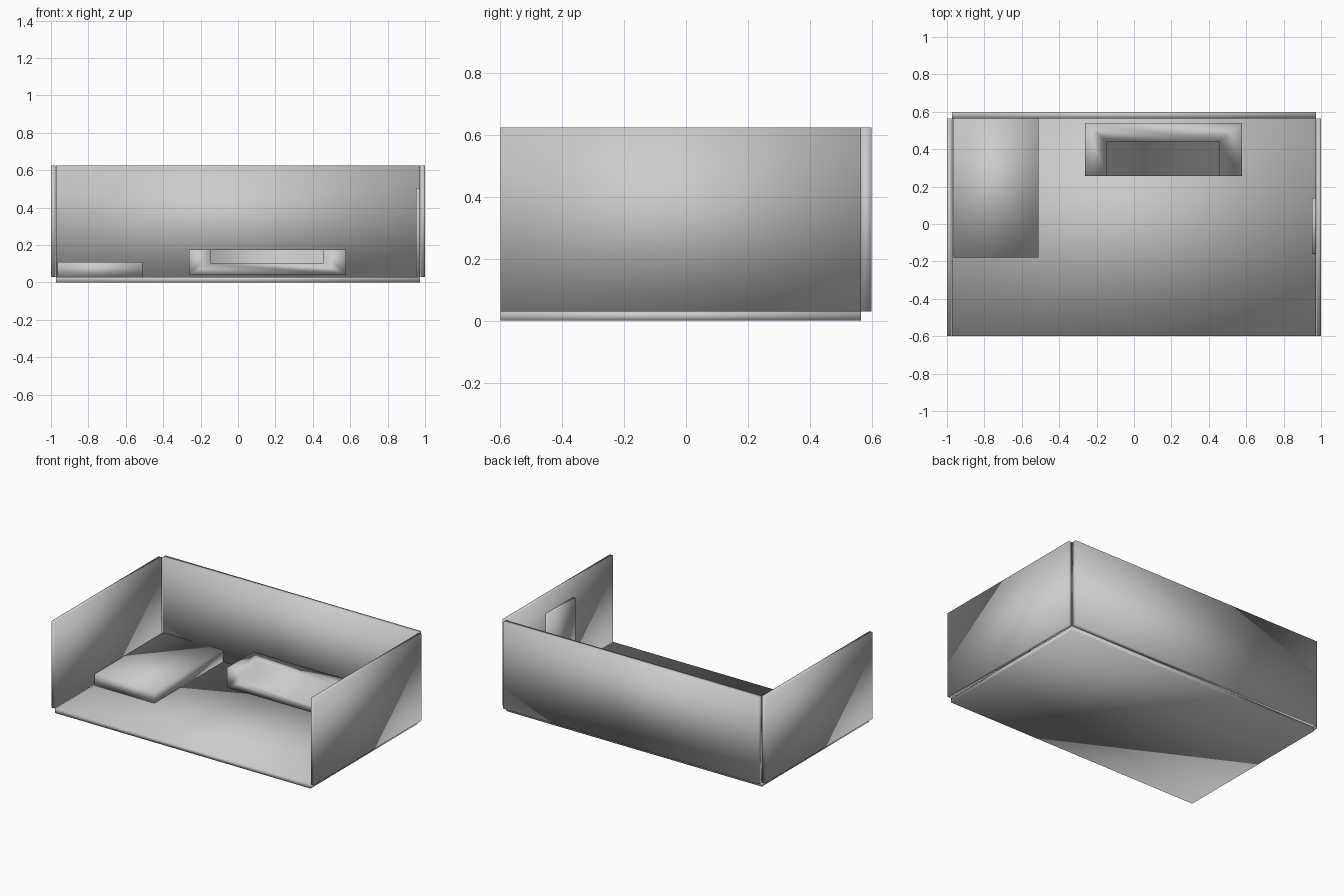
import bpy
import bmesh
from mathutils import Vector

default = bpy.data.objects.get("Cube")
if default:
    bpy.data.objects.remove(default, do_unlink=True)

grey = bpy.data.materials.new("plain grey")
grey.use_nodes = True
COLOUR = (0.6, 0.6, 0.6, 1)
grey.diffuse_color = COLOUR
grey.node_tree.nodes["Principled BSDF"].inputs["Base Color"].default_value = COLOUR


def box(name, low, high):
    """Softly shaded box between two opposite corners."""
    low, high = Vector(low), Vector(high)
    bm = bmesh.new()
    bmesh.ops.create_cube(bm, size=1)
    bmesh.ops.scale(bm, vec=high - low, verts=bm.verts)
    bmesh.ops.translate(bm, vec=(low + high) / 2, verts=bm.verts)
    for face in bm.faces:
        face.smooth = True
    mesh = bpy.data.meshes.new(name)
    bm.to_mesh(mesh)
    bm.free()
    mesh.materials.append(grey)
    obj = bpy.data.objects.new(name, mesh)
    bpy.context.collection.objects.link(obj)
    return obj


FRONT, WALL_Y, BACK = -0.6, 0.565, 0.6
INNER, OUTER = 0.975, 1.0
FLOOR, TOP = 0.03, 0.625

# Room shell: floor, back wall and two side walls
box("floor", (-0.972, FRONT, 0), (0.972, WALL_Y, FLOOR))
box("back_wall", (-0.972, WALL_Y, FLOOR), (0.972, BACK, TOP))
box("left_wall", (INNER, FRONT, FLOOR), (OUTER, WALL_Y, TOP))
box("right_wall", (-OUTER, FRONT, FLOOR), (-INNER, WALL_Y, TOP))

# Bed in the back corner, door on the left wall
box("bed", (-0.965, -0.18, FLOOR), (-0.51, WALL_Y, 0.11))
box("door", (0.953, -0.16, FLOOR), (0.972, 0.14, 0.505))

# Sofa: a block with the seat recess cut out of its front and top
sofa = box("sofa", (-0.262, 0.257, 0.04), (0.578, 0.54, 0.175))
cutter = box("seat_cutter", (-0.145, 0.1, 0.1), (0.455, 0.44, 0.3))
cutter.hide_render = True
cut = sofa.modifiers.new("seat_recess", 'BOOLEAN')
cut.operation = 'DIFFERENCE'
cut.solver = 'EXACT'
cut.object = cutter
bpy.context.view_layer.objects.active = sofa
bpy.ops.object.modifier_apply(modifier=cut.name)
bpy.data.objects.remove(cutter, do_unlink=True)
for polygon in sofa.data.polygons:
    polygon.use_smooth = True
